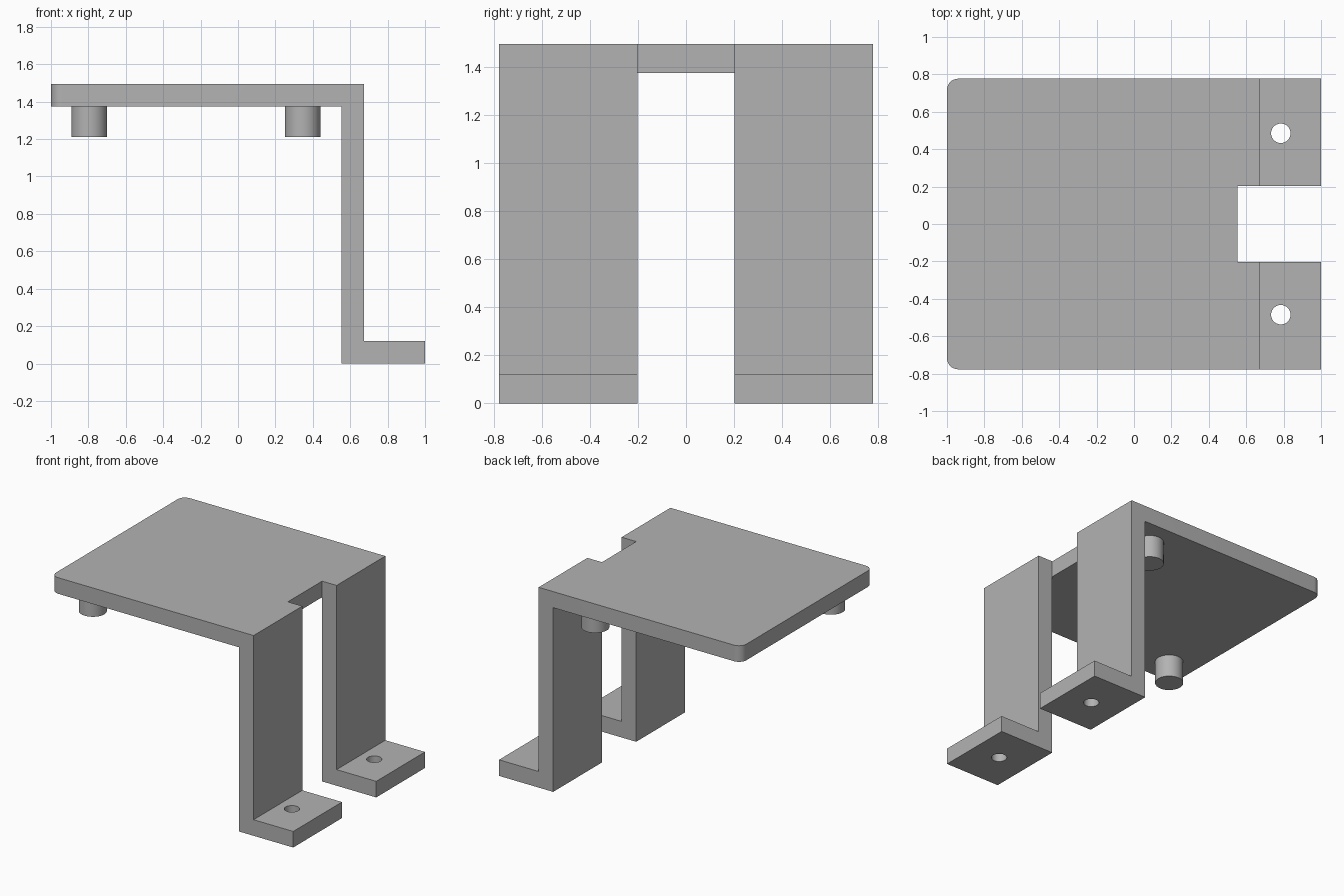
import bpy
import bmesh
import math
from mathutils import Vector

default_cube = bpy.data.objects.get("Cube")
if default_cube:
    bpy.data.objects.remove(default_cube, do_unlink=True)

HALF_DEPTH = 0.777
HEIGHT = 1.495
THICK = 0.12
LEG_IN, LEG_OUT = 0.553, 0.673

grey = bpy.data.materials.new("plain grey")
grey.use_nodes = True
colour = (0.448, 0.448, 0.448, 1)
grey.diffuse_color = colour
grey.node_tree.nodes["Principled BSDF"].inputs["Base Color"].default_value = colour


def make_object(name, bm):
    bmesh.ops.recalc_face_normals(bm, faces=bm.faces)
    mesh = bpy.data.meshes.new(name)
    bm.to_mesh(mesh)
    bm.free()
    mesh.materials.append(grey)
    obj = bpy.data.objects.new(name, mesh)
    bpy.context.collection.objects.link(obj)
    return obj


def cylinder(name, x, y, z_low, z_high, radius):
    bm = bmesh.new()
    bmesh.ops.create_cone(bm, cap_ends=True, segments=48, radius1=radius,
                          radius2=radius, depth=z_high - z_low)
    bmesh.ops.translate(bm, vec=Vector((x, y, (z_low + z_high) / 2)), verts=bm.verts)
    return make_object(name, bm)


def activate(obj):
    bpy.ops.object.select_all(action="DESELECT")
    obj.select_set(True)
    bpy.context.view_layer.objects.active = obj


def cut(target, cutter):
    cutter.hide_render = True
    mod = target.modifiers.new("cut", "BOOLEAN")
    mod.operation = "DIFFERENCE"
    mod.solver = "EXACT"
    mod.object = cutter
    activate(target)
    bpy.ops.object.modifier_apply(modifier=mod.name)
    bpy.data.objects.remove(cutter, do_unlink=True)


# Bracket: side profile extruded through the depth
profile = [(-1, HEIGHT), (LEG_OUT, HEIGHT), (LEG_OUT, THICK), (1, THICK),
           (1, 0), (LEG_IN, 0), (LEG_IN, HEIGHT - THICK), (-1, HEIGHT - THICK)]
bm = bmesh.new()
face = bm.faces.new([bm.verts.new((x, -HALF_DEPTH, z)) for x, z in profile])
extruded = bmesh.ops.extrude_face_region(bm, geom=[face])["geom"]
bmesh.ops.translate(bm, vec=Vector((0, 2 * HALF_DEPTH, 0)),
                    verts=[v for v in extruded if isinstance(v, bmesh.types.BMVert)])

# Rounded free corners of the table plate
corners = [e for e in bm.edges
           if all(v.co.x < -0.99 for v in e.verts)
           and abs(e.verts[0].co.y - e.verts[1].co.y) < 0.01]
bmesh.ops.bevel(bm, geom=corners, offset=0.06, segments=8, profile=0.5, affect="EDGES")
bracket = make_object("bracket", bm)

# Gap that splits the upright into two legs
bm = bmesh.new()
bmesh.ops.create_cube(bm, size=1)
bmesh.ops.scale(bm, vec=Vector((1, 0.404, 2)), verts=bm.verts)
bmesh.ops.translate(bm, vec=Vector((LEG_IN + 0.5, 0, 0.8)), verts=bm.verts)
cut(bracket, make_object("leg_gap_cutter", bm))

# Screw holes through both feet
for side in (-1, 1):
    cut(bracket, cylinder("hole_cutter", 0.785, side * 0.485, -0.1, 0.3, 0.052))

# Two diagonal pegs under the plate
pegs = [cylinder("left_peg", 0.345, 0.577, 1.21, HEIGHT - THICK, 0.095),
        cylinder("right_peg", -0.795, -0.577, 1.21, HEIGHT - THICK, 0.095)]

for obj in [bracket] + pegs:
    activate(obj)
    bpy.ops.object.shade_smooth_by_angle(angle=math.radians(30))
